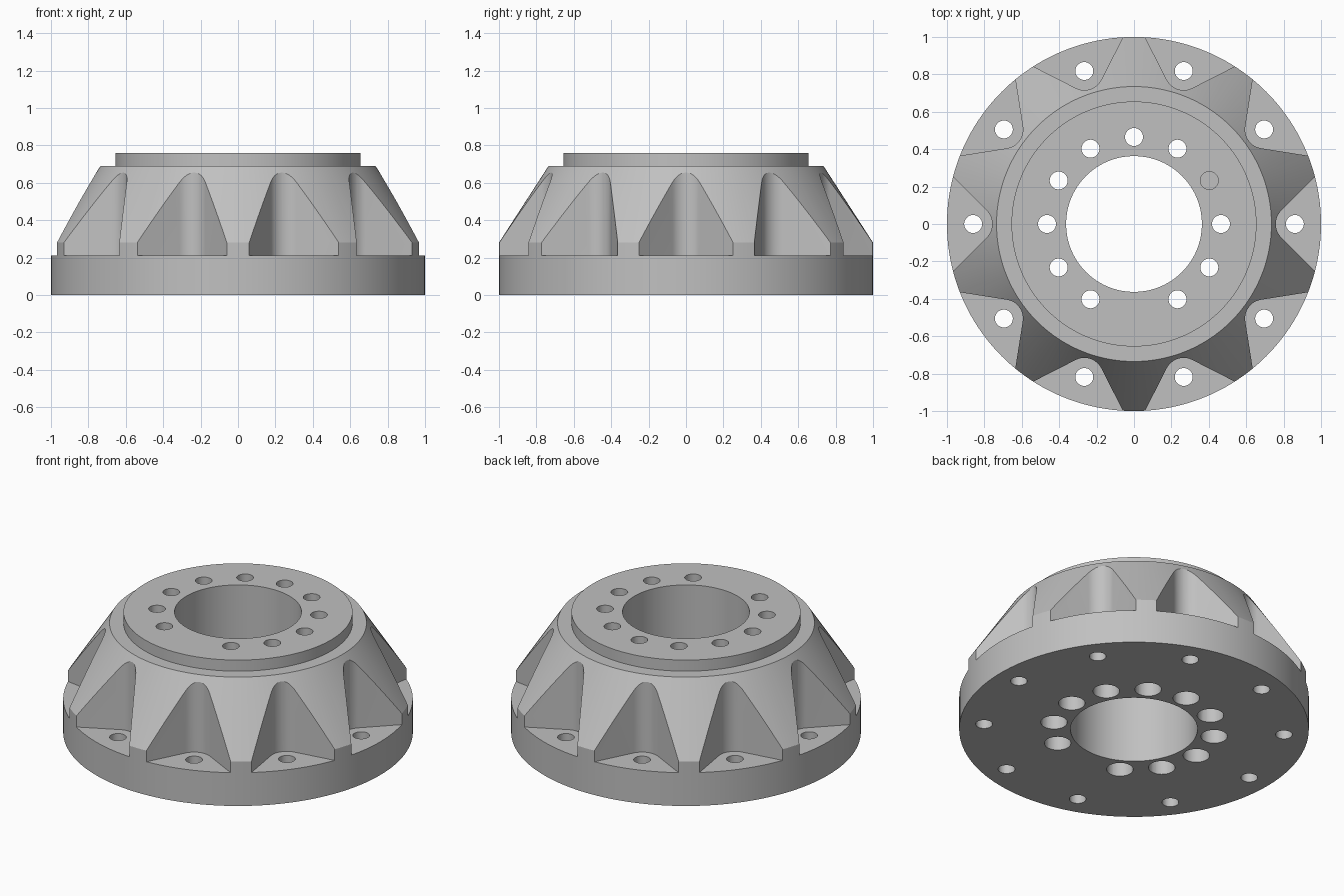
import bpy, bmesh, math
from mathutils import Matrix, Vector

cube = bpy.data.objects.get("Cube")
if cube:
    bpy.data.objects.remove(cube, do_unlink=True)

BOLT_R = 0.86      # outer bolt circle
HUB_R = 0.465      # inner bolt circle
FLANGE_Z = 0.21    # pocket floor

steel = bpy.data.materials.new("light grey steel")
steel.use_nodes = True
grey = (0.53, 0.53, 0.53, 1)
steel.diffuse_color = grey
steel.node_tree.nodes["Principled BSDF"].inputs["Base Color"].default_value = grey


def finish(bm, name):
    bmesh.ops.recalc_face_normals(bm, faces=bm.faces)
    mesh = bpy.data.meshes.new(name)
    bm.to_mesh(mesh)
    bm.free()
    obj = bpy.data.objects.new(name, mesh)
    mesh.materials.append(steel)
    bpy.context.collection.objects.link(obj)
    return obj


def lathe(name, profile, steps):
    bm = bmesh.new()
    verts = [bm.verts.new((r, 0, z)) for r, z in profile]
    edges = [bm.edges.new((verts[i - 1], verts[i])) for i in range(len(verts))]
    bmesh.ops.spin(bm, geom=verts + edges, cent=(0, 0, 0), axis=(0, 0, 1),
                   angle=math.tau, steps=steps, use_merge=True)
    bmesh.ops.remove_doubles(bm, verts=bm.verts, dist=1e-5)
    return finish(bm, name)


def prisms(name, outline, angles, z0, z1):
    """Copies of an extruded outline, turned about the z axis."""
    bm = bmesh.new()
    for a in angles:
        turn = Matrix.Rotation(math.radians(a), 4, 'Z')
        low = [bm.verts.new(turn @ Vector((x, y, z0))) for x, y in outline]
        high = [bm.verts.new(turn @ Vector((x, y, z1))) for x, y in outline]
        bm.faces.new(low)
        bm.faces.new(high)
        for i in range(len(low)):
            bm.faces.new((low[i - 1], low[i], high[i], high[i - 1]))
    obj = finish(bm, name)
    obj.hide_render = True
    return obj


def arc(cx, radius, start, end, count):
    return [(cx + radius * math.cos(math.radians(start + (end - start) * i / count)),
             radius * math.sin(math.radians(start + (end - start) * i / count)))
            for i in range(count + 1)]


def circle(cx, radius, count=32):
    return arc(cx, radius, 0, 360, count)[:-1]


# Turned body: flange, conical wall, raised lip and centre bore
body = lathe("hub_spacer", [(0.363, 0), (1, 0), (1, 0.28), (0.735, 0.69),
                            (0.655, 0.69), (0.655, 0.76), (0.363, 0.76)], 160)

# V-shaped bolt pockets with a rounded inner end
outer_angles = [36 * i for i in range(10)]
nose = arc(BOLT_R, 0.102, 135, 225, 16)
reach = 0.32
pocket = [(nose[0][0] + reach, nose[0][1] + reach)] + nose + \
         [(nose[-1][0] + reach, nose[-1][1] - reach)]

# The inner circle skips one position at the front
inner_angles = [30 * i for i in range(12) if i != 9]

cutters = [
    prisms("pocket_cutter", pocket, outer_angles, FLANGE_Z, 1),
    prisms("outer_hole_cutter", circle(BOLT_R, 0.048), outer_angles, -0.1, 0.3),
    prisms("counterbore_cutter", circle(HUB_R, 0.076), inner_angles, -0.1, 0.5),
    prisms("inner_hole_cutter", circle(HUB_R, 0.048), inner_angles, 0.4, 1),
]
for cutter in cutters:
    mod = body.modifiers.new(cutter.name, 'BOOLEAN')
    mod.operation = 'DIFFERENCE'
    mod.solver = 'EXACT'
    mod.object = cutter

# Apply the cuts, then smooth the round walls and keep edges crisp
bpy.ops.object.select_all(action='DESELECT')
bpy.context.view_layer.objects.active = body
body.select_set(True)
for mod in list(body.modifiers):
    bpy.ops.object.modifier_apply(modifier=mod.name)
for cutter in cutters:
    bpy.data.objects.remove(cutter, do_unlink=True)
bpy.ops.object.shade_smooth_by_angle(angle=math.radians(25))
